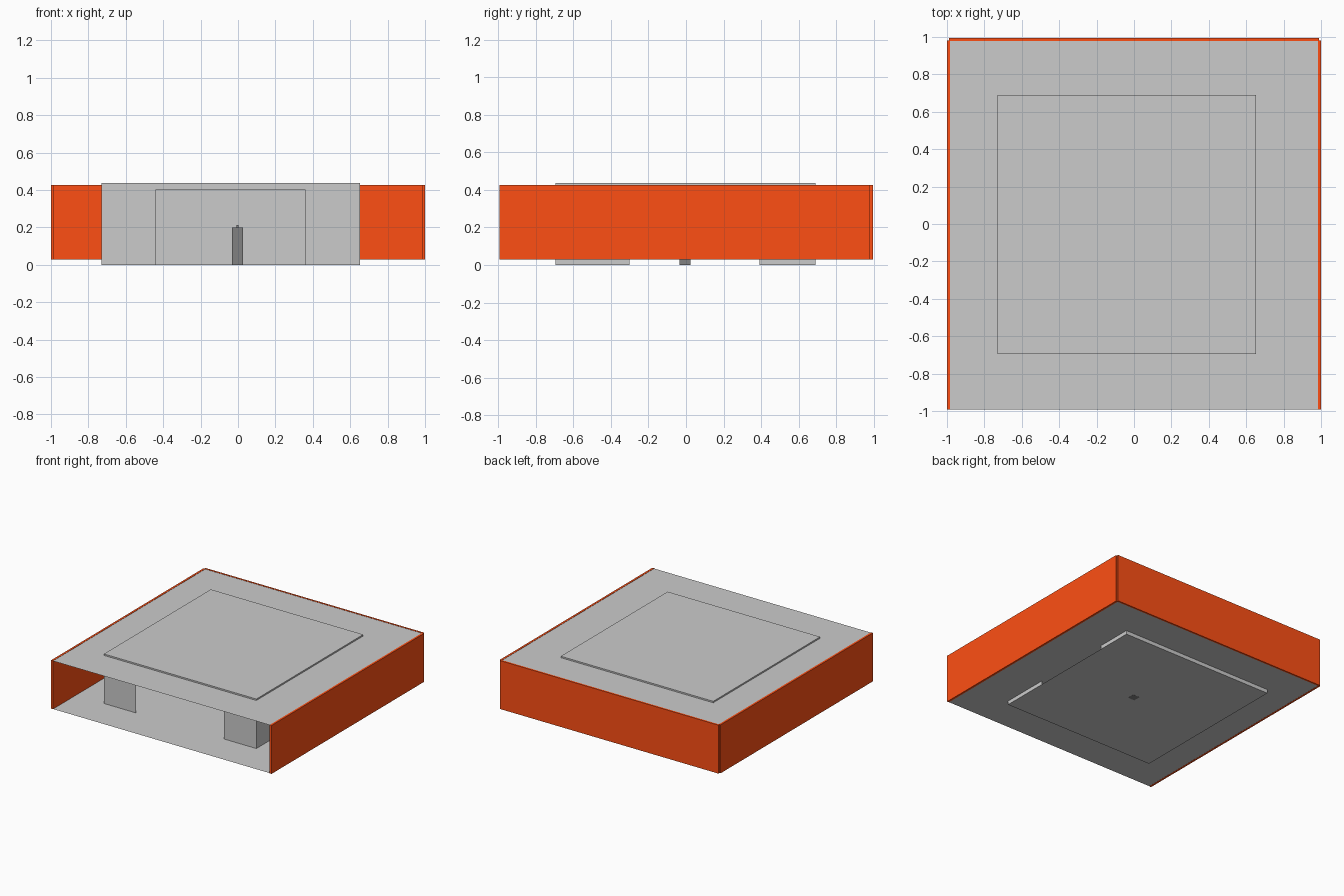
import bpy

if "Cube" in bpy.data.objects:
    bpy.data.objects.remove(bpy.data.objects["Cube"])


def material(name, color):
    m = bpy.data.materials.new(name)
    m.diffuse_color = (*color, 1)
    m.use_nodes = True
    m.node_tree.nodes["Principled BSDF"].inputs["Base Color"].default_value = m.diffuse_color
    return m


def mesh_object(name, verts, faces, mat=None):
    me = bpy.data.meshes.new(name)
    me.from_pydata(verts, [], faces)
    me.update()
    ob = bpy.data.objects.new(name, me)
    bpy.context.collection.objects.link(ob)
    if mat:
        me.materials.append(mat)
    return ob


def box(name, lo, hi, mat=None):
    bpy.ops.mesh.primitive_cube_add(size=1, location=[(a + b) / 2 for a, b in zip(lo, hi)])
    ob = bpy.context.object
    ob.name = name
    ob.scale = [b - a for a, b in zip(lo, hi)]
    if mat:
        ob.data.materials.append(mat)
    return ob


def sheet(name, x0, x1, y0, y1, z, up=True):
    v = [(x0, y0, z), (x1, y0, z), (x1, y1, z), (x0, y1, z)]
    return mesh_object(name, v, [(0, 1, 2, 3) if up else (3, 2, 1, 0)])


def wall(name, place, a, b, top, opening=None, flip=False):
    """Thin upright wall; an opening (start, end, height) cuts up from the ground."""
    pts = [(a, 0)]
    if opening:
        s, e, h = opening
        pts += [(s, 0), (s, h), (e, h), (e, 0)]
    pts += [(b, 0), (b, top), (a, top)]
    face = list(range(len(pts)))
    return mesh_object(name, [place(u, z) for u, z in pts], [face[::-1] if flip else face])


orange = material("orange", (1.0, 0.078, 0.007))
dark = material("dark_grey", (0.22, 0.22, 0.22))

# Outer casing: three coloured walls, open at the front
Z0, Z1 = 0.03, 0.427
for side, s in (("left", -1), ("right", 1)):
    xs = sorted((s * 0.983, s * 1.0))
    box(side + "_casing_wall", (xs[0], -0.993, Z0), (xs[1], 0.98, Z1), orange)
box("back_casing_wall", (-0.99, 0.979, Z0), (0.99, 0.994, Z1), orange)

# Thin grey casing roof and floor
sheet("casing_roof", -0.984, 0.984, -0.992, 0.981, 0.425)
sheet("casing_floor", -0.984, 0.984, -0.992, 0.981, 0.031, up=False)

# Inner chamber: thin shell with front and side openings
X0, X1, Y0, Y1, TOP, DOOR = -0.73, 0.653, -0.695, 0.69, 0.437, 0.40
wall("front_chamber_wall", lambda u, z: (u, Y0, z), X0, X1, TOP, (-0.44, 0.36, DOOR))
wall("back_chamber_wall", lambda u, z: (u, Y1, z), X0, X1, TOP, flip=True)
wall("right_chamber_wall", lambda u, z: (X1, u, z), Y0, Y1, TOP, (-0.30, 0.39, DOOR))
wall("left_chamber_wall", lambda u, z: (X0, u, z), Y0, Y1, TOP, (-0.30, 0.39, DOOR), flip=True)
sheet("chamber_roof", X0, X1, Y0, Y1, TOP)
sheet("chamber_floor", X0, X1, Y0, Y1, 0.001, up=False)

# Central post with small tip
box("post", (-0.032, -0.035, 0), (0.028, 0.025, 0.2), dark)
box("post_tip", (-0.007, -0.01, 0.2), (0.003, 0.0, 0.212), dark)
